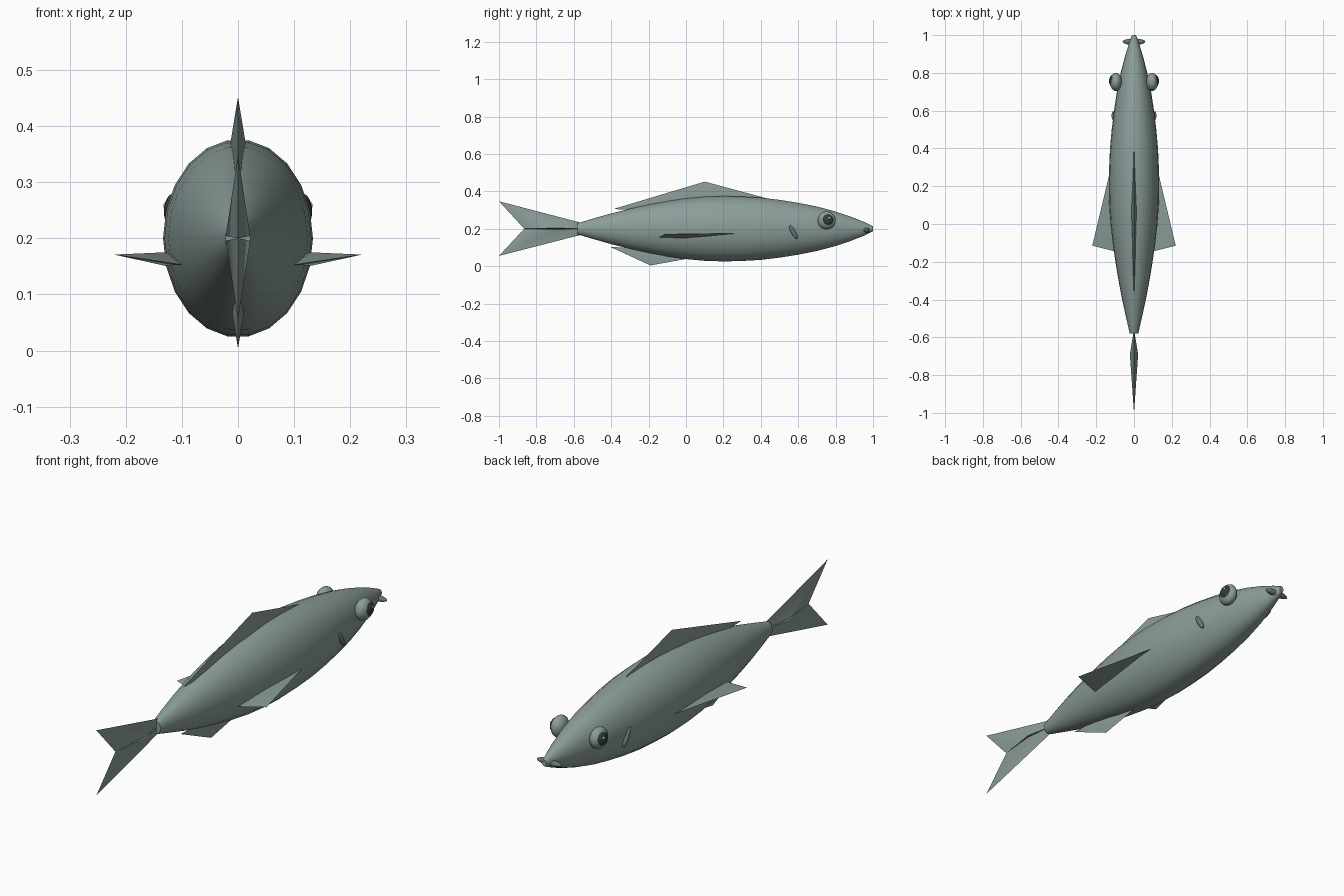
import bpy, bmesh, math
from mathutils import Matrix

if "Cube" in bpy.data.objects:
    bpy.data.objects.remove(bpy.data.objects["Cube"])


def material(name, rgb):
    m = bpy.data.materials.new(name)
    m.diffuse_color = (*rgb, 1)
    m.use_nodes = True
    m.node_tree.nodes["Principled BSDF"].inputs["Base Color"].default_value = m.diffuse_color
    return m


SKIN = material("grey_green_skin", (0.26, 0.34, 0.32))
GILL = material("dark_slate", (0.13, 0.18, 0.18))
BLACK = material("pupil_dark", (0.03, 0.045, 0.045))
GLINT = material("eye_glint", (0.65, 0.72, 0.7))


def finish(bm, name, mat, angle=40):
    bmesh.ops.recalc_face_normals(bm, faces=bm.faces)
    me = bpy.data.meshes.new(name)
    bm.to_mesh(me)
    bm.free()
    me.materials.append(mat)
    ob = bpy.data.objects.new(name, me)
    bpy.context.collection.objects.link(ob)
    bpy.ops.object.select_all(action='DESELECT')
    ob.select_set(True)
    bpy.context.view_layer.objects.active = ob
    bpy.ops.object.shade_smooth_by_angle(angle=math.radians(angle))
    return ob


def ellipsoid(name, centre, radii, mat, tilt=0, seg=20):
    bm = bmesh.new()
    bmesh.ops.create_uvsphere(
        bm, u_segments=seg, v_segments=seg // 2 + 2, radius=1,
        matrix=Matrix.Translation(centre) @ Matrix.Rotation(tilt, 4, 'X')
        @ Matrix.Diagonal((*radii, 1)) @ Matrix.Rotation(math.pi / 2, 4, 'Y'))
    return finish(bm, name, mat)


def fin(name, outline, ridge, axis, thick):
    """Thin fin: a sharp outline swelling to a ridge point on both sides."""
    bm = bmesh.new()
    rim = [bm.verts.new(p) for p in outline]
    for s in (-1, 1):
        p = list(ridge)
        p[axis] += s * thick
        top = bm.verts.new(p)
        for i, v in enumerate(rim):
            bm.faces.new((v, rim[(i + 1) % len(rim)], top))
    return finish(bm, name, SKIN)


# Spindle body: oval rings of 22 sides along y
profile = [(-0.58, 0.03), (-0.49, 0.057), (-0.4, 0.083), (-0.3, 0.108),
           (-0.2, 0.13), (-0.1, 0.149), (0, 0.164), (0.1, 0.173),
           (0.2, 0.1765), (0.3, 0.174), (0.4, 0.168), (0.5, 0.156),
           (0.6, 0.14), (0.7, 0.12), (0.8, 0.093), (0.88, 0.066),
           (0.95, 0.038), (1.0, 0.014)]
N = 22
bm = bmesh.new()
rings = []
for y, h in profile:
    rings.append([bm.verts.new((0.757 * h * math.cos(2 * math.pi * i / N), y,
                                0.2 + h * math.sin(2 * math.pi * i / N)))
                  for i in range(N)])
for a, b in zip(rings, rings[1:]):
    for i in range(N):
        j = (i + 1) % N
        bm.faces.new((a[i], a[j], b[j], b[i]))
bm.faces.new(rings[0])
bm.faces.new(rings[-1])
finish(bm, "body", SKIN)

# Fins on the centre plane, outlines given as (y, z)
flat = lambda pts: [(0, y, z) for y, z in pts]
fin("dorsal_fin", flat([(-0.39, 0.305), (0.1, 0.452), (0.46, 0.355), (0.1, 0.3),
                        (-0.2, 0.3)]), (0, 0.06, 0.355), 0, 0.016)
fin("anal_fin", flat([(-0.405, 0.103), (-0.19, 0.004), (0.02, 0.042),
                      (-0.1, 0.1), (-0.3, 0.098)]), (0, -0.17, 0.07), 0, 0.011)
# Forked tail in two halves sharing the middle line
for label, s, tip in (("upper", 1, 0.347), ("lower", -1, 0.055)):
    fin(label + "_tail_fin", flat([(-0.56, 0.2), (-0.56, 0.2 + s * 0.032), (-1, tip),
                                   (-0.865, 0.2)]),
        (0, -0.69, 0.2 + s * 0.004), 0, 0.022)

# Mouth running across the snout
ellipsoid("mouth", (0, 0.965, 0.192), (0.06, 0.017, 0.014), GILL, seg=16)

# Paired parts
for side, s in (("right", 1), ("left", -1)):
    fin(side + "_pectoral_fin",
        [(s * 0.122, 0.3, 0.175), (s * 0.221, -0.115, 0.171),
         (s * 0.1, -0.145, 0.153), (s * 0.08, 0.1, 0.163)],
        (s * 0.13, 0.0, 0.163), 2, 0.012)
    ellipsoid(side + "_eye", (s * 0.096, 0.752, 0.245), (0.032, 0.048, 0.048), SKIN)
    ellipsoid(side + "_pupil", (s * 0.116, 0.757, 0.248), (0.016, 0.031, 0.031), BLACK)
    ellipsoid(side + "_eye_glint", (s * 0.128, 0.766, 0.258), (0.005, 0.007, 0.007),
              GLINT, seg=10)
    ellipsoid(side + "_gill", (s * 0.107, 0.573, 0.183), (0.012, 0.012, 0.045),
              GILL, tilt=math.radians(30), seg=14)
